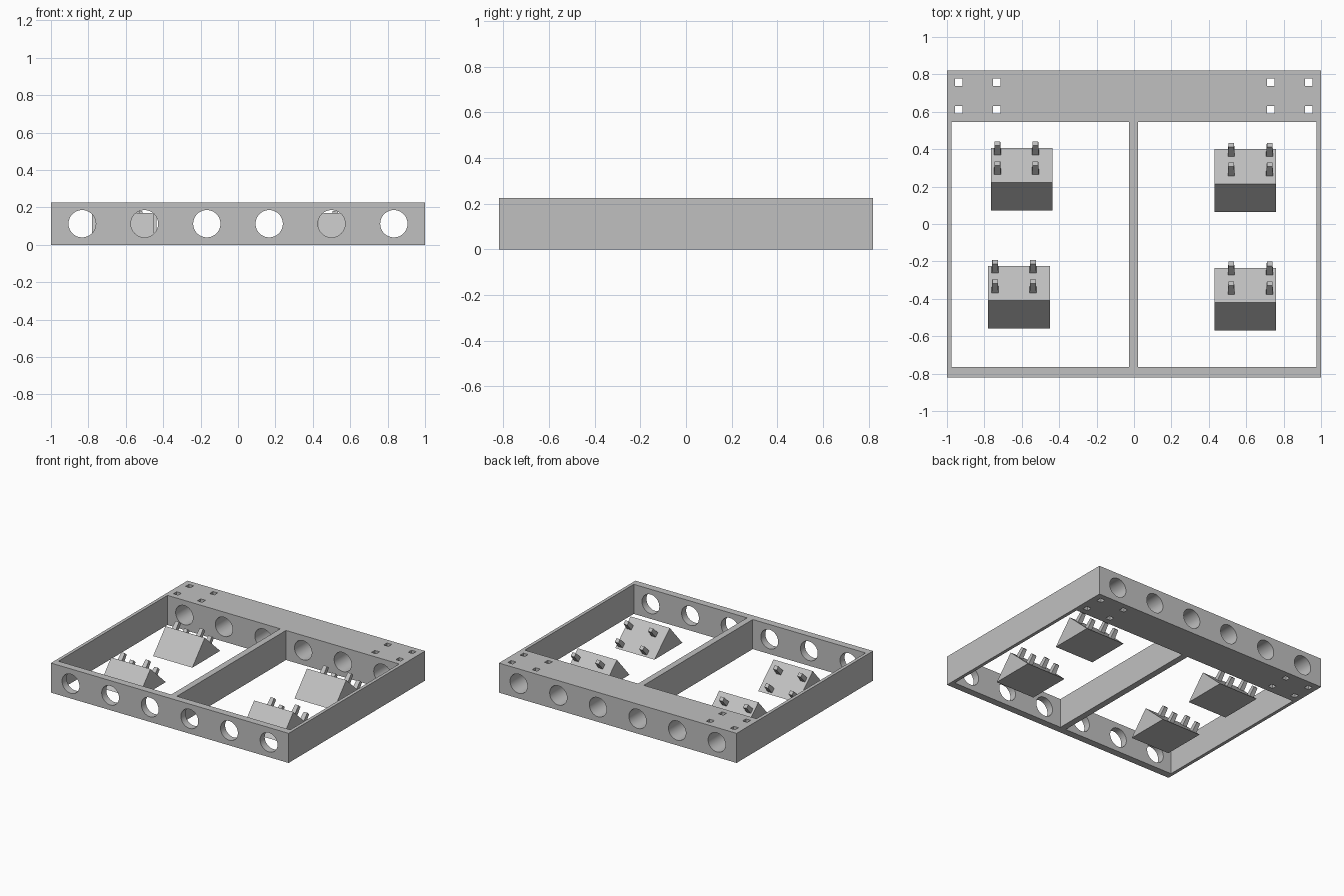
import bpy
import bmesh
import math
from mathutils import Matrix, Vector

cube = bpy.data.objects.get("Cube")
if cube:
    bpy.data.objects.remove(cube, do_unlink=True)

HEIGHT = 0.225
grey = bpy.data.materials.new("plain grey")
grey.use_nodes = True
colour = (0.53, 0.53, 0.53, 1)
grey.diffuse_color = colour
grey.node_tree.nodes["Principled BSDF"].inputs["Base Color"].default_value = colour


def add_object(name, bm):
    bmesh.ops.recalc_face_normals(bm, faces=bm.faces)
    mesh = bpy.data.meshes.new(name)
    bm.to_mesh(mesh)
    bm.free()
    mesh.materials.append(grey)
    obj = bpy.data.objects.new(name, mesh)
    bpy.context.collection.objects.link(obj)
    return obj


def add_box(bm, x0, x1, y0, y1, z0, z1):
    size = Matrix.Diagonal((x1 - x0, y1 - y0, z1 - z0, 1))
    centre = Matrix.Translation(((x0 + x1) / 2, (y0 + y1) / 2, (z0 + z1) / 2))
    bmesh.ops.create_cube(bm, size=1, matrix=centre @ size)


# Rectangular block that becomes the frame
bm = bmesh.new()
add_box(bm, -1, 1, -0.82, 0.82, 0, HEIGHT)
frame = add_object("frame", bm)

# Cutters: two large bays, square bolt holes, round tunnels
cut = bmesh.new()
for x0, x1 in ((-0.975, -0.026), (0.022, 0.975)):
    add_box(cut, x0, x1, -0.765, 0.545, -0.1, 0.4)
for x in (-0.937, -0.735, 0.73, 0.935):
    for y in (0.61, 0.757):
        add_box(cut, x - 0.02, x + 0.02, y - 0.02, y + 0.02, -0.1, 0.4)
bays = add_object("bay_cutter", cut)

cut = bmesh.new()
turn = Matrix.Rotation(math.pi / 2, 4, 'X')
for i in range(6):
    place = Matrix.Translation(((i - 2.5) / 3, 0, HEIGHT / 2))
    bmesh.ops.create_cone(cut, cap_ends=True, segments=48, radius1=0.073,
                          radius2=0.073, depth=2, matrix=place @ turn)
tunnels = add_object("tunnel_cutter", cut)

bpy.context.view_layer.objects.active = frame
for cutter in (bays, tunnels):
    cutter.hide_render = True
    mod = frame.modifiers.new("cut", 'BOOLEAN')
    mod.operation = 'DIFFERENCE'
    mod.solver = 'EXACT'
    mod.object = cutter
    bpy.ops.object.modifier_apply(modifier=mod.name)
    bpy.data.objects.remove(cutter, do_unlink=True)

bpy.ops.object.select_all(action='DESELECT')
frame.select_set(True)
bpy.ops.object.shade_smooth_by_angle(angle=math.radians(30))

# Wedge blocks: steep front slope, long back slope that carries the pegs
WIDTH, FRONT_RUN, BACK_RUN, RIDGE = 0.33, 0.15, 0.185, 0.17
slope_normal = Vector((0, RIDGE, BACK_RUN)).normalized()
tilt = slope_normal.to_track_quat('Z', 'Y').to_matrix().to_4x4()


def add_wedge(name, x, ridge_y, peg_xs):
    bm = bmesh.new()
    profile = [(-FRONT_RUN, 0), (BACK_RUN, 0), (0, RIDGE)]
    face = bm.faces.new([bm.verts.new((x, ridge_y + y, z)) for y, z in profile])
    side = bmesh.ops.extrude_face_region(bm, geom=[face])
    verts = [v for v in side["geom"] if isinstance(v, bmesh.types.BMVert)]
    bmesh.ops.translate(bm, verts=verts, vec=(WIDTH, 0, 0))
    add_object(name, bm)

    # Four tapered square pegs, perpendicular to the back slope
    pegs = bmesh.new()
    for px in peg_xs:
        for run in (0.055, 0.16):
            foot = Vector((px, ridge_y + run, RIDGE * (1 - run / BACK_RUN)))
            centre = Matrix.Translation(foot + slope_normal * 0.03)
            square = Matrix.Rotation(math.pi / 4, 4, 'Z')
            bmesh.ops.create_cone(pegs, cap_ends=True, segments=4, radius1=0.026,
                                  radius2=0.021, depth=0.08,
                                  matrix=centre @ tilt @ square)
    add_object(name + "_pegs", pegs)


add_wedge("back_right_wedge", -0.765, 0.222, (-0.73, -0.527))
add_wedge("back_left_wedge", 0.43, 0.215, (0.52, 0.725))
add_wedge("front_right_wedge", -0.78, -0.41, (-0.743, -0.54))
add_wedge("front_left_wedge", 0.43, -0.42, (0.52, 0.725))
